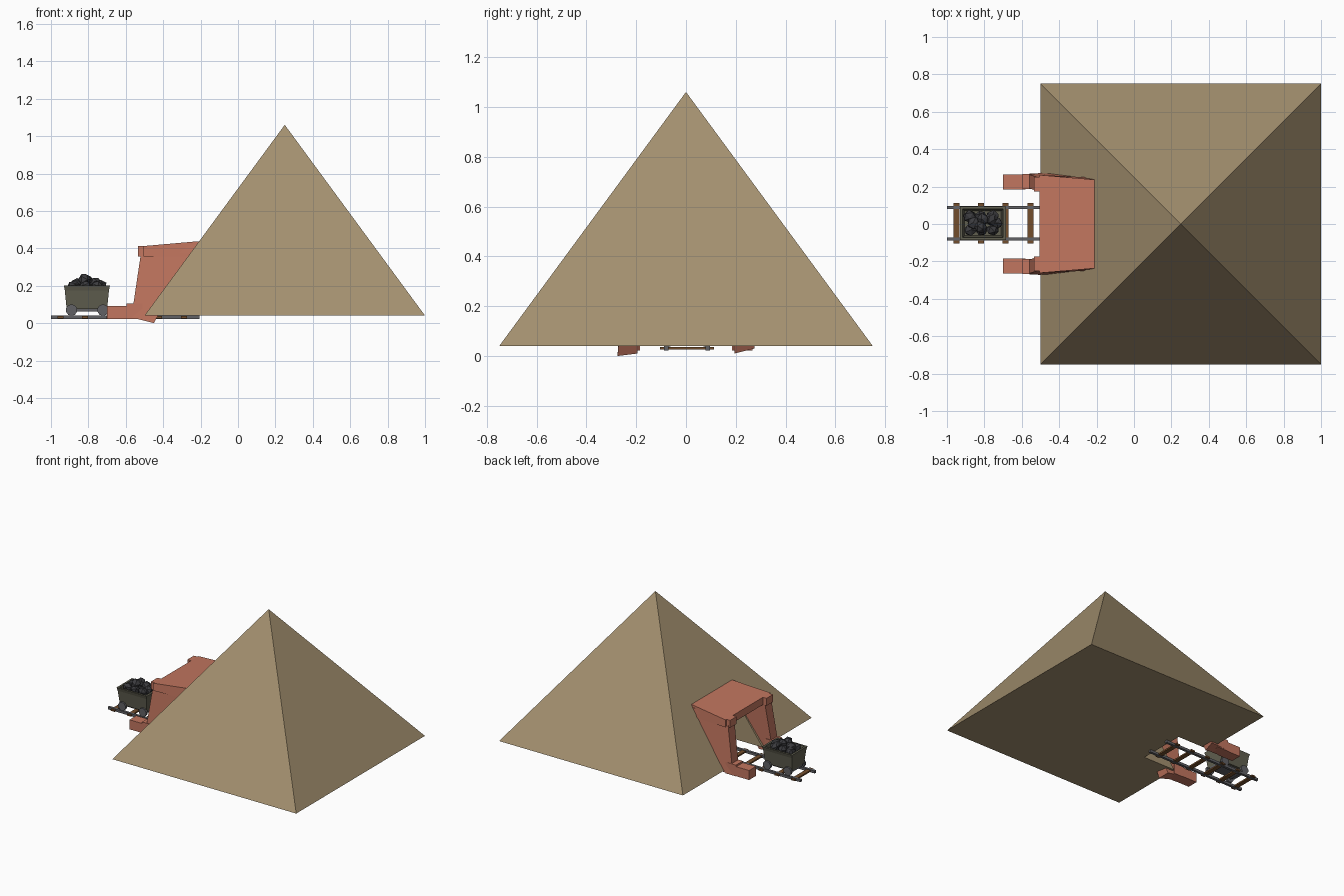
import bpy, bmesh, math, random
from mathutils import Vector, Matrix

if "Cube" in bpy.data.objects:
    bpy.data.objects.remove(bpy.data.objects["Cube"])

random.seed(4)


def material(name, rgb):
    m = bpy.data.materials.new(name)
    m.diffuse_color = (*rgb, 1)
    m.use_nodes = True
    m.node_tree.nodes["Principled BSDF"].inputs["Base Color"].default_value = m.diffuse_color
    return m


SAND = material("sand", (0.37, 0.28, 0.16))
CLAY = material("red_clay", (0.54, 0.18, 0.115))
WOOD = material("wood", (0.17, 0.075, 0.025))
STEEL = material("steel", (0.12, 0.12, 0.13))
TUB = material("tub_metal", (0.12, 0.115, 0.08))
COAL = material("coal", (0.045, 0.045, 0.05))


def finish(name, bm, mat):
    bmesh.ops.recalc_face_normals(bm, faces=bm.faces)
    me = bpy.data.meshes.new(name)
    bm.to_mesh(me)
    bm.free()
    me.materials.append(mat)
    ob = bpy.data.objects.new(name, me)
    bpy.context.collection.objects.link(ob)
    return ob


def box(name, x, y, z, mat):
    bm = bmesh.new()
    size = Vector((x[1] - x[0], y[1] - y[0], z[1] - z[0]))
    mid = Vector((sum(x) / 2, sum(y) / 2, sum(z) / 2))
    bmesh.ops.create_cube(bm, size=1, matrix=Matrix.LocRotScale(mid, None, size))
    return finish(name, bm, mat)


def loft(name, a, b, mat):
    """Solid between two matching polygons."""
    bm = bmesh.new()
    va, vb = [bm.verts.new(p) for p in a], [bm.verts.new(p) for p in b]
    bm.faces.new(va)
    bm.faces.new(vb[::-1])
    n = len(a)
    for i in range(n):
        j = (i + 1) % n
        bm.faces.new((va[i], vb[i], vb[j], va[j]))
    return finish(name, bm, mat)


def cylinder(name, loc, r, length, sides, mat):
    bm = bmesh.new()
    bmesh.ops.create_cone(bm, cap_ends=True, segments=sides, radius1=r, radius2=r, depth=length,
                          matrix=Matrix.Translation(loc) @ Matrix.Rotation(math.pi / 2, 4, 'X'))
    return finish(name, bm, mat)


# Pyramid with a square notch for the mine entrance
bm = bmesh.new()
base = [bm.verts.new(p) for p in ((-0.5, -0.75, 0.04), (1, -0.75, 0.04), (1, 0.75, 0.04), (-0.5, 0.75, 0.04))]
apex = bm.verts.new((0.25, 0, 1.06))
bm.faces.new(base)
for i in range(4):
    bm.faces.new((base[i], base[(i + 1) % 4], apex))
pyramid = finish("pyramid", bm, SAND)
cutter = box("notch_cutter", (-0.7, -0.24), (-0.178, 0.178), (-0.1, 0.39), SAND)
cutter.hide_render = True
mod = pyramid.modifiers.new("notch", 'BOOLEAN')
mod.operation, mod.solver, mod.object = 'DIFFERENCE', 'EXACT', cutter
bpy.context.view_layer.objects.active = pyramid
bpy.ops.object.modifier_apply(modifier="notch")
bpy.data.objects.remove(cutter)

# Entrance side walls, feet and lintel ends
for s, tag in ((-1, "right"), (1, "left")):
    inner = [(-0.57, 0.195, 0.03), (-0.515, 0.175, 0.40), (-0.22, 0.18, 0.42), (-0.46, 0.195, 0.01)]
    outer = [(-0.57, 0.268, 0.03), (-0.515, 0.25, 0.40), (-0.22, 0.24, 0.42),
             (-0.45, 0.275, 0.0 if s < 0 else 0.03)]
    loft("entrance_wall_" + tag, [(x, s * y, z) for x, y, z in inner], [(x, s * y, z) for x, y, z in outer], CLAY)
    ys = sorted((s * 0.185, s * 0.265))
    box("foot_" + tag, (-0.70, -0.58), ys, (0.022, 0.092), CLAY)
    box("foot_heel_" + tag, (-0.595, -0.51), sorted((s * 0.188, s * 0.268)), (0.022, 0.105), CLAY)
    box("lintel_end_" + tag, (-0.535, -0.495), sorted((s * 0.175, s * 0.25)), (0.357, 0.412), CLAY)

# Sloping roof slab
roof = [[(-0.505, s * 0.262, 0.412), (-0.21, s * 0.237, 0.438), (-0.21, s * 0.237, 0.385),
         (-0.26, s * 0.25, 0.357), (-0.505, s * 0.262, 0.357)] for s in (-1, 1)]
loft("entrance_roof", roof[0], roof[1], CLAY)

# Track
CY = 0.004
for s, tag in ((-1, "right"), (1, "left")):
    y = CY + s * 0.084
    box("rail_" + tag, (-1, -0.205), (y - 0.009, y + 0.009), (0.022, 0.04), STEEL)
for i in range(6):
    x = -0.95 + i * 0.132
    box(f"sleeper_{i + 1}", (x - 0.016, x + 0.016), (CY - 0.108, CY + 0.108), (0.026, 0.037), WOOD)


# Mine cart tub: nested rectangles joined ring by ring into an open tapered bin
CX = -0.808
rings = [(0.108, 0.072, 0.075), (0.118, 0.083, 0.175), (0.123, 0.090, 0.20),
         (0.108, 0.076, 0.20), (0.098, 0.066, 0.10)]
bm = bmesh.new()
loops = [[bm.verts.new((CX + a * hx, CY + b * hy, z)) for a, b in ((-1, -1), (1, -1), (1, 1), (-1, 1))]
         for hx, hy, z in rings]
for lo, hi in zip(loops, loops[1:]):
    for i in range(4):
        j = (i + 1) % 4
        bm.faces.new((lo[i], lo[j], hi[j], hi[i]))
bm.faces.new(loops[0][::-1])
bm.faces.new(loops[-1])
finish("cart_tub", bm, TUB)

# Cart chassis, axles and wheels
box("cart_chassis", (-0.915, -0.70), (CY - 0.055, CY + 0.055), (0.062, 0.08), STEEL)
for x, end in ((-0.89, "front"), (-0.722, "rear")):
    cylinder("axle_" + end, (x, CY, 0.068), 0.008, 0.16, 8, STEEL)
    for s, tag in ((-1, "right"), (1, "left")):
        cylinder(f"wheel_{end}_{tag}", (x, CY + s * 0.077, 0.07), 0.031, 0.02, 10, STEEL)

# Coal heap: jittered low-poly lumps
spots = [(dx, dy, 0.195) for dx in (-0.07, -0.01, 0.055) for dy in (-0.035, 0.035)]
spots += [(0.075, 0, 0.20), (-0.015, -0.02, 0.235), (0.0, 0.02, 0.23), (0.045, 0.022, 0.215), (-0.05, 0, 0.21)]
for i, (dx, dy, z) in enumerate(spots):
    bm = bmesh.new()
    bmesh.ops.create_icosphere(bm, subdivisions=1, radius=0.036)
    for v in bm.verts:
        v.co *= random.uniform(0.85, 1.1)
    turn = Matrix.Rotation(random.uniform(0, 6.28), 4, Vector((random.random(), random.random(), 1)))
    bm.transform(Matrix.Translation((CX + dx, CY + dy, z)) @ turn)
    finish(f"coal_lump_{i + 1}", bm, COAL)
